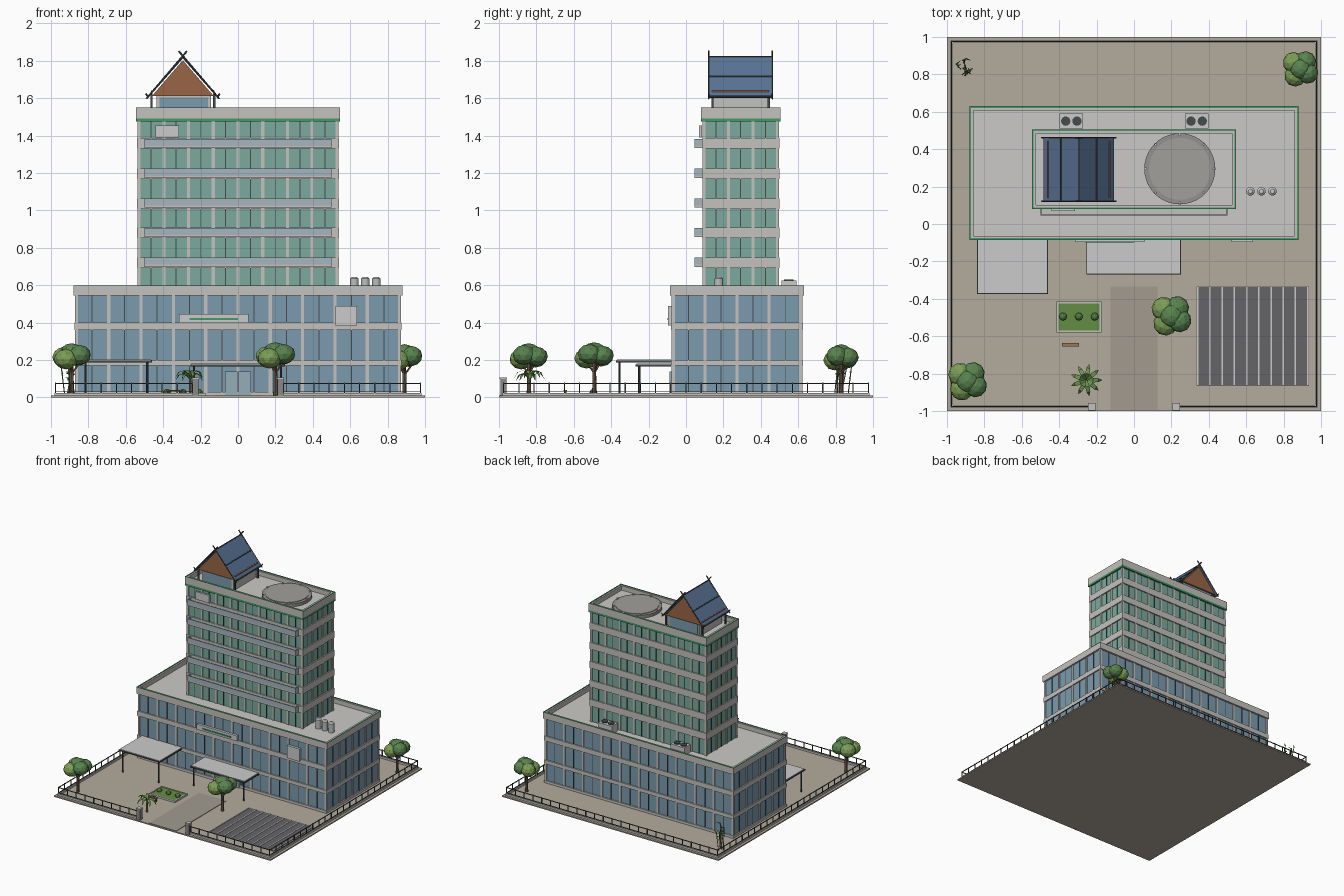
import bpy, bmesh, math, random
from mathutils import Vector, Matrix

if "Cube" in bpy.data.objects:
    bpy.data.objects.remove(bpy.data.objects["Cube"])

random.seed(4)
MATS = {}
STONE, PALE, DARK = (.55, .54, .51), (.68, .68, .67), (.06, .07, .07)
BLUE, GREEN, TRIM = (.2, .33, .43), (.2, .4, .34), (.06, .33, .14)
BROWN, NAVY, ASPH = (.32, .13, .06), (.1, .17, .3), (.13, .13, .14)


def finish(name, bm, color):
    me = bpy.data.meshes.new(name)
    bm.to_mesh(me)
    bm.free()
    ob = bpy.data.objects.new(name, me)
    bpy.context.collection.objects.link(ob)
    if color not in MATS:
        m = bpy.data.materials.new("paint")
        m.diffuse_color = (*color, 1)
        m.use_nodes = True
        m.node_tree.nodes["Principled BSDF"].inputs["Base Color"].default_value = m.diffuse_color
        MATS[color] = m
    me.materials.append(MATS[color])
    return ob


def boxes(name, items, color):
    """Each item is (x0, x1, y0, y1, z0, z1)."""
    bm = bmesh.new()
    for x0, x1, y0, y1, z0, z1 in items:
        m = Matrix.Translation(((x0 + x1) / 2, (y0 + y1) / 2, (z0 + z1) / 2))
        bmesh.ops.create_cube(bm, size=1, matrix=m @ Matrix.Diagonal((x1 - x0, y1 - y0, z1 - z0, 1)))
    return finish(name, bm, color)


def rods(name, pairs, r, color, sides=6, tip=1):
    bm = bmesh.new()
    for p, q in pairs:
        p, q = Vector(p), Vector(q)
        d = q - p
        m = Matrix.Translation((p + q) / 2) @ d.to_track_quat('Z', 'Y').to_matrix().to_4x4()
        bmesh.ops.create_cone(bm, cap_ends=True, segments=sides, radius1=r, radius2=r * tip, depth=d.length, matrix=m)
    return finish(name, bm, color)


def blobs(name, items, color):
    """Each item is centre, horizontal radius, vertical radius."""
    bm = bmesh.new()
    for c, r, rz in items:
        m = Matrix.Translation(c) @ Matrix.Rotation(random.random() * 6, 4, 'Z') @ Matrix.Diagonal((r, r, rz, 1))
        bmesh.ops.create_icosphere(bm, subdivisions=2, radius=1, matrix=m)
    return finish(name, bm, color)


def extrude_y(name, pts, y0, y1, color):
    bm = bmesh.new()
    f = bm.faces.new([bm.verts.new((x, y0, z)) for x, z in pts])
    out = bmesh.ops.extrude_face_region(bm, geom=[f])["geom"]
    bmesh.ops.translate(bm, vec=(0, y1 - y0, 0), verts=[v for v in out if isinstance(v, bmesh.types.BMVert)])
    bmesh.ops.recalc_face_normals(bm, faces=bm.faces)
    return finish(name, bm, color)


def ring(x0, x1, y0, y1, z0, z1, t):
    return [(x0, x1, y0, y0 + t, z0, z1), (x0, x1, y1 - t, y1, z0, z1),
            (x0, x0 + t, y0 + t, y1 - t, z0, z1), (x1 - t, x1, y0 + t, y1 - t, z0, z1)]


def perimeter(x0, x1, y0, y1, z0, z1, nx, ny, w, shift=0):
    """Vertical strips at even bays along all four walls."""
    out = []
    for i in range(nx + 1 - (shift > 0)):
        x = x0 + w / 2 + (x1 - x0 - w) * (i + shift) / nx
        out += [(x - w / 2, x + w / 2, y, y + .015, z0, z1) for y in (y0, y1 - .015)]
    for i in range(ny + 1 - (shift > 0)):
        y = y0 + w / 2 + (y1 - y0 - w) * (i + shift) / ny
        out += [(x, x + .015, y - w / 2, y + w / 2, z0, z1) for x in (x0, x1 - .015)]
    return out


def block(name, x0, x1, y0, y1, z0, z1, glass, bands, nx, ny, cap):
    e, roof = .01, z1 - .04
    boxes(name + "_glass", [(x0 + e, x1 - e, y0 + e, y1 - e, z0, roof - .01)], glass)
    boxes(name + "_floor_bands", [b for a, c in bands for b in ring(x0, x1, y0, y1, a, c, .02)], STONE)
    boxes(name + "_columns", perimeter(x0 + .003, x1 - .003, y0 + .003, y1 - .003, z0, z1 - cap, nx, ny, .017), STONE)
    boxes(name + "_mullions", perimeter(x0 + .006, x1 - .006, y0 + .006, y1 - .006, z0, z1 - cap, nx, ny, .005, .5), DARK)
    boxes(name + "_roof_slab", [(x0 + .015, x1 - .015, y0 + .015, y1 - .015, roof - .02, roof)], (.6, .59, .57))
    g = .005
    boxes(name + "_parapet", ring(x0 - g, x1 + g, y0 - g, y1 + g, z1 - cap, z1 - .003, .022), STONE)
    boxes(name + "_coping", ring(x0 - g, x1 + g, y0 - g, y1 + g, z1 - .003, z1, .009), TRIM)


# Site
boxes("ground", [(-1, 1, -1, 1, 0, .01)], (.45, .41, .34))
boxes("kerb", [b for b in ring(-.98, .98, -.98, .98, .005, .025, .012)[1:]]
      + [(-.98, -.22, -.98, -.968, .005, .025), (.22, .98, -.98, -.968, .005, .025)], STONE)
boxes("driveway", [(-.125, .125, -.995, -.335, .005, .014)], (.36, .33, .28))
boxes("parking", [(.335, .935, -.865, -.335, .005, .014)], ASPH)
boxes("parking_lines", [(x - .004, x + .004, -.862, -.338, .01, .0165)
                        for x in [.341 + i * .0653 for i in range(10)]], PALE)

# Fence with a gate opening at the front
N = 24
pos = [-.975 + 1.95 * i / N for i in range(N + 1)]
posts = [(x, .975) for x in pos] + [(x, -.975) for x in pos if abs(x) > .22]
posts += [(s, y) for y in pos[1:-1] for s in (-.975, .975)]
boxes("fence_posts", [(x - .003, x + .003, y - .003, y + .003, .01, .08) for x, y in posts], DARK)
rails = []
for z in (.028, .072):
    rails += ring(-.978, .978, -.978, .978, z, z + .005, .006)[1:]
    rails += [(-.978, -.22, -.978, -.972, z, z + .005), (.22, .978, -.978, -.972, z, z + .005)]
boxes("fence_rails", rails, DARK)
boxes("gate_pillars", [(x - .016, x + .016, -.993, -.961, 0, .1) for x in (-.226, .226)], (.25, .25, .24))
boxes("gate_pillar_caps", [(x - .019, x + .019, -.996, -.958, .1, .106) for x in (-.226, .226)], STONE)

# Podium and tower
block("podium", -.875, .875, -.08, .625, .005, .6, BLUE, [(.005, .03), (.17, .2), (.36, .4)], 10, 4, .055)
block("tower", -.54, .54, .085, .5, .55, 1.55, GREEN,
      [(c - .028, c + .028) for c in (.72, .88, 1.037, 1.195, 1.36)], 8, 3, .058)
boxes("tower_green_band", ring(-.545, .545, .08, .505, 1.475, 1.492, .02), TRIM)

# Balconies along the front of the tower
slab, panel = [], []
for c in (.723, .882, 1.04, 1.198, 1.358):
    slab.append((-.5, .5, .045, .09, c - .025, c - .013))
    panel += [(-.5, .5, .045, .051, c - .013, c + .025)]
    panel += [(x, x + .006, .051, .09, c - .013, c + .025) for x in (-.5, .494)]
boxes("balcony_slabs", slab, STONE)
boxes("balcony_panels", panel, (.38, .47, .53))

# Plain sign boards
boxes("sign_boards", [(-.44, -.315, .07, .085, 1.39, 1.455), (.52, .635, -.095, -.075, .385, .49),
                      (-.315, .055, -.095, -.075, .4, .445)], PALE)
boxes("sign_bar", [(-.26, 0, -.1, -.09, .413, .425)], TRIM)

# Entrance canopies and door
boxes("canopies", [(-.835, -.465, -.37, -.08, .19, .202), (-.25, .245, -.265, -.08, .168, .182)], PALE)
boxes("canopy_edges", ring(-.84, -.46, -.374, -.08, .188, .198, .006) + ring(-.255, .25, -.27, -.08, .166, .177, .006), DARK)
rods("canopy_posts", [((x, y, .005), (x, y, h)) for x, y, h in
     ((-.815, -.355, .195), (-.485, -.355, .195), (-.235, -.25, .175), (.23, -.25, .175))], .006, DARK, 8)
boxes("entrance_door", [(-.07, -.003, -.088, -.07, .01, .14), (.003, .07, -.088, -.07, .01, .14)], (.3, .42, .48))

# Helipad
hx, hy = .245, .295
rods("helipad_deck", [((hx, hy, 1.505), (hx, hy, 1.535))], .19, (.3, .29, .28), 40)
rods("helipad_surface", [((hx, hy, 1.52), (hx, hy, 1.539))], .165, (.36, .35, .33), 40)
rods("helipad_lights", [((hx + .182 * math.cos(a), hy + .182 * math.sin(a), 1.53),
     (hx + .182 * math.cos(a), hy + .182 * math.sin(a), 1.545)) for a in [i * math.pi / 4 for i in range(8)]], .007, PALE, 8)

# Rooftop pavilion with gable roof
cx = -.295
boxes("pavilion_walls", [(-.435, -.145, .145, .44, 1.5, 1.62)], (.55, .54, .52))
boxes("pavilion_glass", [(-.42, -.16, .14, .445, 1.515, 1.605)], BLUE)
boxes("pavilion_posts", [(x - .006, x + .006, y - .006, y + .006, 1.5, 1.625)
                         for x in (-.463, -.127) for y in (.142, .443)], DARK)
extrude_y("pavilion_gable", [(cx - .165, 1.612), (cx + .165, 1.612), (cx, 1.803)], .13, .455, BROWN)
extrude_y("pavilion_roof", [(cx - .185, 1.602), (cx, 1.812), (cx + .185, 1.602), (cx + .185, 1.614),
                            (cx, 1.826), (cx - .185, 1.614)], .122, .462, NAVY)
trim, stripe = [], []
for s in (-1, 1):
    for y in (.122, .462):
        trim.append(((cx + s * .195, y, 1.597), (cx - s * .022, y, 1.852)))
        trim.append(((cx + s * .183, y, 1.603), (cx + s * .198, y, 1.625)))
    trim.append(((cx + s * .185, .122, 1.606), (cx + s * .185, .462, 1.606)))
    trim.append(((cx + s * .095, .122, 1.717), (cx + s * .095, .462, 1.717)))
    stripe.append(((cx + s * .165, .14, 1.637), (cx + s * .165, .445, 1.637)))
trim.append(((cx, .122, 1.822), (cx, .462, 1.822)))
rods("pavilion_bargeboards", trim, .005, DARK)
rods("pavilion_roof_stripe", stripe, .006, BROWN)

# Podium roof equipment
rods("water_tanks", [((x, .175, .56), (x, .175, .635)) for x in (.622, .681, .74)], .023, (.5, .52, .53), 16)
rods("water_tank_lids", [((x, .175, .635), (x, .175, .645)) for x in (.622, .681, .74)], .023, PALE, 16, .5)
boxes("cooling_units", [(x - .063, x + .063, .51, .59, .555, .625) for x in (-.335, .335)], PALE)
rods("cooling_fans", [((x + d, .55, .62), (x + d, .55, .632)) for x in (-.335, .335) for d in (-.03, .03)], .025, DARK, 16)

# Planter and bench
boxes("planter", ring(-.415, -.175, -.58, -.415, .005, .025, .01), STONE)
boxes("planter_grass", [(-.406, -.184, -.571, -.424, .005, .021)], (.13, .27, .06))
blobs("planter_shrubs", [((x, -.495, .028), .021, .018) for x in (-.38, -.295, -.21)], (.08, .2, .05))
boxes("bench_seat", [(-.385, -.295, -.655, -.637, .034, .041)], (.35, .18, .09))
boxes("bench_legs", [(x - .004, x + .004, -.653, -.639, .008, .034) for x in (-.375, -.305)], DARK)

# Broadleaf trees
for i, (x, y, z, k) in enumerate(((-.89, -.84, .215, 1), (.2, -.49, .22, 1.03), (.89, .83, .21, .92))):
    rods("tree_trunk_%d" % i, [((x, y, .005), (x, y, z))], .012, (.2, .13, .08), 8, .7)
    rods("tree_branches_%d" % i, [((x, y, z - .09), (x + dx, y + dy, z - .02))
                                  for dx, dy in ((.05, .02), (-.04, .04), (0, -.05))], .005, (.2, .13, .08))
    blobs("tree_crown_light_%d" % i, [((x - .04 * k, y + .035 * k, z), .063 * k, .055),
                                      ((x - .03 * k, y - .04 * k, z - .01), .064 * k, .055)], (.2, .34, .09))
    blobs("tree_crown_dark_%d" % i, [((x + .042 * k, y - .025 * k, z + .012), .062 * k, .054),
                                     ((x + .03 * k, y + .04 * k, z + .005), .062 * k, .052),
                                     ((x, y, z + .03), .06 * k, .045)], (.1, .23, .08))

# Palm: each frond is a bent tapering blade
px, py = -.255, -.835
rods("palm_trunk", [((px, py, .005), (px, py, .095))], .008, (.25, .17, .1), 8, .8)
bm = bmesh.new()
for i in range(9):
    a = i * math.tau / 9
    u, v = Vector((math.cos(a), math.sin(a), 0)), Vector((-math.sin(a), math.cos(a), 0))
    prev = None
    for r, h, w in ((0, .095, .004), (.035, .13, .012), (.065, .12, .01), (.085, .09, .001)):
        c = Vector((px, py, h + .015 * (i % 2))) + u * r
        pair = [bm.verts.new(c + v * w), bm.verts.new(c - v * w)]
        if prev:
            bm.faces.new((prev[0], prev[1], pair[1], pair[0]))
        prev = pair
finish("palm_fronds", bm, (.15, .3, .08))

# Bamboo clump in the back left corner
stems, leaves = [], []
for i in range(7):
    x, y = -.9 + random.uniform(-.04, .04), .83 + random.uniform(-.04, .04)
    top = Vector((x + random.uniform(-.03, .03), y + random.uniform(-.03, .03), random.uniform(.14, .22)))
    stems.append(((x, y, .005), top))
    for t in (.6, .8, 1):
        p = Vector((x, y, .005)).lerp(top, t)
        leaves.append((p, p + Vector((random.uniform(-.03, .03), random.uniform(-.03, .03), .008))))
rods("bamboo_stems", stems, .003, (.16, .25, .1))
rods("bamboo_leaves", leaves, .005, (.12, .25, .08), 4, .1)
